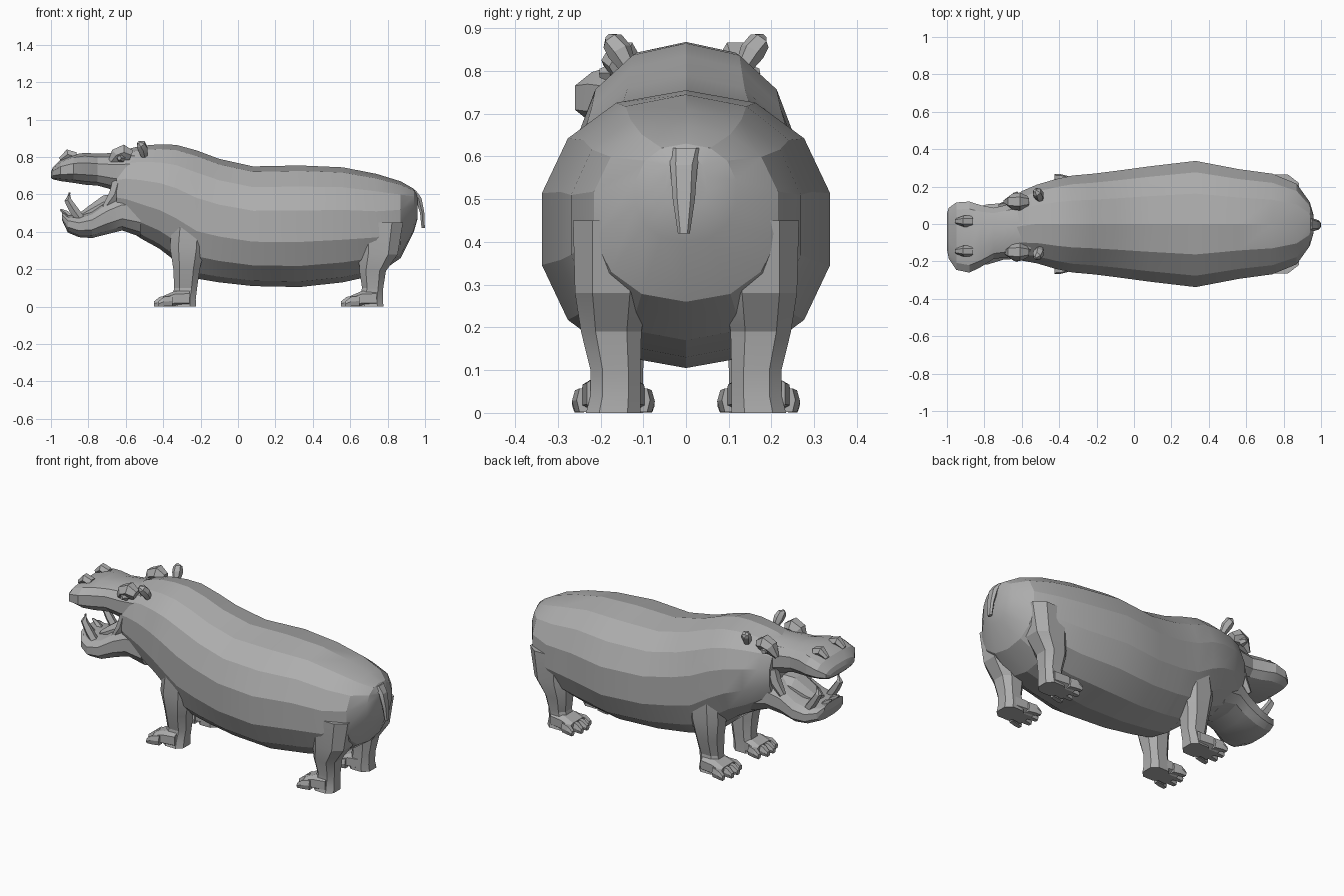
import bpy, bmesh, math
from mathutils import Vector

old = bpy.data.objects.get("Cube")
if old:
    bpy.data.objects.remove(old)

hide = bpy.data.materials.new("grey hide")
hide.use_nodes = True
GREY = (0.42, 0.42, 0.42, 1)
hide.diffuse_color = GREY
hide.node_tree.nodes["Principled BSDF"].inputs["Base Color"].default_value = GREY


def finish(bm, name, angle=20):
    """Turn a bmesh into a shaded object with the hide material."""
    bmesh.ops.recalc_face_normals(bm, faces=bm.faces)
    mesh = bpy.data.meshes.new(name)
    bm.to_mesh(mesh)
    bm.free()
    mesh.materials.append(hide)
    obj = bpy.data.objects.new(name, mesh)
    bpy.context.collection.objects.link(obj)
    bpy.ops.object.select_all(action='DESELECT')
    obj.select_set(True)
    bpy.context.view_layer.objects.active = obj
    bpy.ops.object.shade_smooth_by_angle(angle=math.radians(angle))
    return obj


def soft(value, power):
    return math.copysign(abs(value) ** power, value)


def skin(name, rings, angle=20):
    """Join equal rings of points into a closed tube."""
    bm = bmesh.new()
    loops = [[bm.verts.new(p) for p in ring] for ring in rings]
    n = len(loops[0])
    for a, b in zip(loops, loops[1:]):
        for i in range(n):
            j = (i + 1) % n
            bm.faces.new((a[i], a[j], b[j], b[i]))
    bm.faces.new(loops[0])
    bm.faces.new(loops[-1])
    return finish(bm, name, angle)


def oval(n, power, turn=0):
    for i in range(n):
        t = math.tau * (i + turn) / n
        yield soft(math.cos(t), power), soft(math.sin(t), power)


def loft_x(name, stations, n=14, power=0.9, turn=0.5, angle=20):
    """Stations: x, centre y, half width, top z, bottom z."""
    return skin(name, [[(x, cy + hw * c, (top + low) / 2 + (top - low) / 2 * s)
                        for c, s in oval(n, power, turn)]
                       for x, cy, hw, top, low in stations], angle)


def loft_z(name, stations, n=8, power=0.75):
    """Stations: z, centre x, centre y, half length, half width."""
    return skin(name, [[(cx + hx * c, cy + hy * s, z) for c, s in oval(n, power, 0.5)]
                       for z, cx, cy, hx, hy in stations])


def spike(name, points, radii, n=5):
    """Tapered horn along a path of points."""
    pts = [Vector(p) for p in points]
    rings = []
    for i, p in enumerate(pts):
        d = pts[min(i + 1, len(pts) - 1)] - pts[max(i - 1, 0)]
        q = d.to_track_quat('Z', 'Y')
        rings.append([p + q @ Vector((radii[i] * c, radii[i] * s, 0)) for c, s in oval(n, 1)])
    return skin(name, rings)


# Barrel body, shoulders, neck and back of the head
loft_x("body", [
    (.96, 0, .05, .6, .47), (.94, 0, .12, .63, .4), (.87, 0, .22, .67, .26),
    (.74, 0, .275, .71, .17), (.56, 0, .3, .745, .13), (.33, 0, .345, .755, .105),
    (.08, 0, .315, .75, .11), (-.1, 0, .29, .79, .13), (-.22, 0, .275, .835, .15),
    (-.33, 0, .265, .865, .24), (-.42, 0, .245, .868, .31), (-.52, 0, .215, .86, .365),
    (-.6, -.01, .19, .84, .42), (-.65, -.02, .16, .81, .45)])

# Upper jaw with the broad muzzle, turned a little to the right
loft_x("upper_jaw", [
    (-.55, -.02, .15, .83, .62), (-.66, -.035, .145, .825, .62), (-.75, -.05, .14, .82, .645),
    (-.82, -.065, .17, .825, .65), (-.88, -.07, .195, .815, .66), (-.95, -.065, .185, .785, .67),
    (-.99, -.05, .14, .745, .68), (-1, -.04, .1, .72, .69)], n=12, power=.75)

# Lower jaw, an upturned scoop with a raised lip
loft_x("lower_jaw", [
    (-.52, -.01, .17, .62, .37), (-.62, -.025, .165, .61, .405), (-.7, -.04, .155, .57, .385),
    (-.78, -.055, .165, .51, .365), (-.85, -.065, .16, .485, .37), (-.91, -.065, .13, .49, .395),
    (-.94, -.06, .09, .505, .46)], n=12, power=.75)
loft_x("tongue", [
    (-.6, -.025, .08, .61, .5), (-.72, -.045, .085, .6, .46), (-.8, -.06, .07, .54, .45),
    (-.85, -.065, .04, .5, .45)], n=8)

for side, label in ((1, "left"), (-1, "right")):
    # Mouth: curved lower tusks, front teeth and cheek folds
    y = -.06 + side * .1
    spike(f"{label}_tusk", [(-.83, y, .45), (-.88, y, .52), (-.91, y, .57), (-.9, y, .61)],
          [.026, .025, .02, .006])
    y = -.06 + side * .035
    spike(f"{label}_front_tooth", [(-.88, y, .46), (-.92, y, .5), (-.95, y, .52)], [.018, .016, .005])
    y = -.025 + side * .12
    spike(f"{label}_mouth_corner", [(-.64, y, .67), (-.66, y, .6), (-.71, y, .53)],
          [.035, .035, .02], 6)
    # Nostrils, brows with eyes, and ears
    y = -.065 + side * .08
    spike(f"{label}_nostril", [(-.87, y, .8), (-.91, y, .815), (-.95, y, .785)], [.03, .03, .015], 6)
    y = -.015 + side * .135
    spike(f"{label}_brow", [(-.57, y, .81), (-.61, y, .825), (-.65, y, .81), (-.69, y, .76)],
          [.03, .048, .042, .012], 6)
    spike(f"{label}_eye", [(-.625, y + side * .02, .795), (-.635, y + side * .05, .795)],
          [.026, .012], 6)
    spike(f"{label}_ear", [(-.5, side * .13, .8), (-.51, side * .155, .845),
                           (-.52, side * .172, .87), (-.53, side * .18, .88)],
          [.018, .03, .026, .01], 6)

    # Front and hind legs, wide at the top, with broad feet and four toes
    legs = {
        "front": (-.29, [(.5, .03, .17, .09, .08), (.32, .02, .175, .1, .085),
                         (.2, .015, .165, .075, .075), (.1, .01, .155, .065, .058),
                         (.04, .0, .16, .068, .062), (0, 0, .165, .07, .068)]),
        "hind": (.71, [(.45, .05, .17, .13, .1), (.28, .04, .175, .11, .09),
                       (.19, .01, .175, .075, .075), (.1, .01, .165, .06, .062),
                       (.04, 0, .165, .068, .062), (0, 0, .17, .072, .068)]),
    }
    for place, (x, rows) in legs.items():
        loft_z(f"{label}_{place}_leg",
               [(z, x + dx, side * cy, hx, hy) for z, dx, cy, hx, hy in rows])
        cy = side * .17
        loft_x(f"{label}_{place}_foot", [
            (x + .03, cy, .065, .09, 0), (x - .05, cy, .075, .085, 0),
            (x - .11, cy, .08, .058, 0)], n=8, power=.6)
        for k in range(4):
            spread = (k - 1.5) / 1.5
            reach = .17 - .035 * abs(spread)
            ty = cy + spread * .066
            loft_x(f"{label}_{place}_toe_{k + 1}", [
                (x - .06, ty, .02, .06, 0), (x - reach + .03, ty + spread * .01, .021, .055, 0),
                (x - reach, ty + spread * .015, .015, .03, 0)], n=6, power=.6, turn=0)

# Short hanging tail, wider at its root
loft_z("tail", [(.62, .93, 0, .025, .04), (.58, .965, -.005, .018, .032),
                (.5, .985, -.005, .013, .026), (.42, .99, -.005, .01, .014)], n=6)
